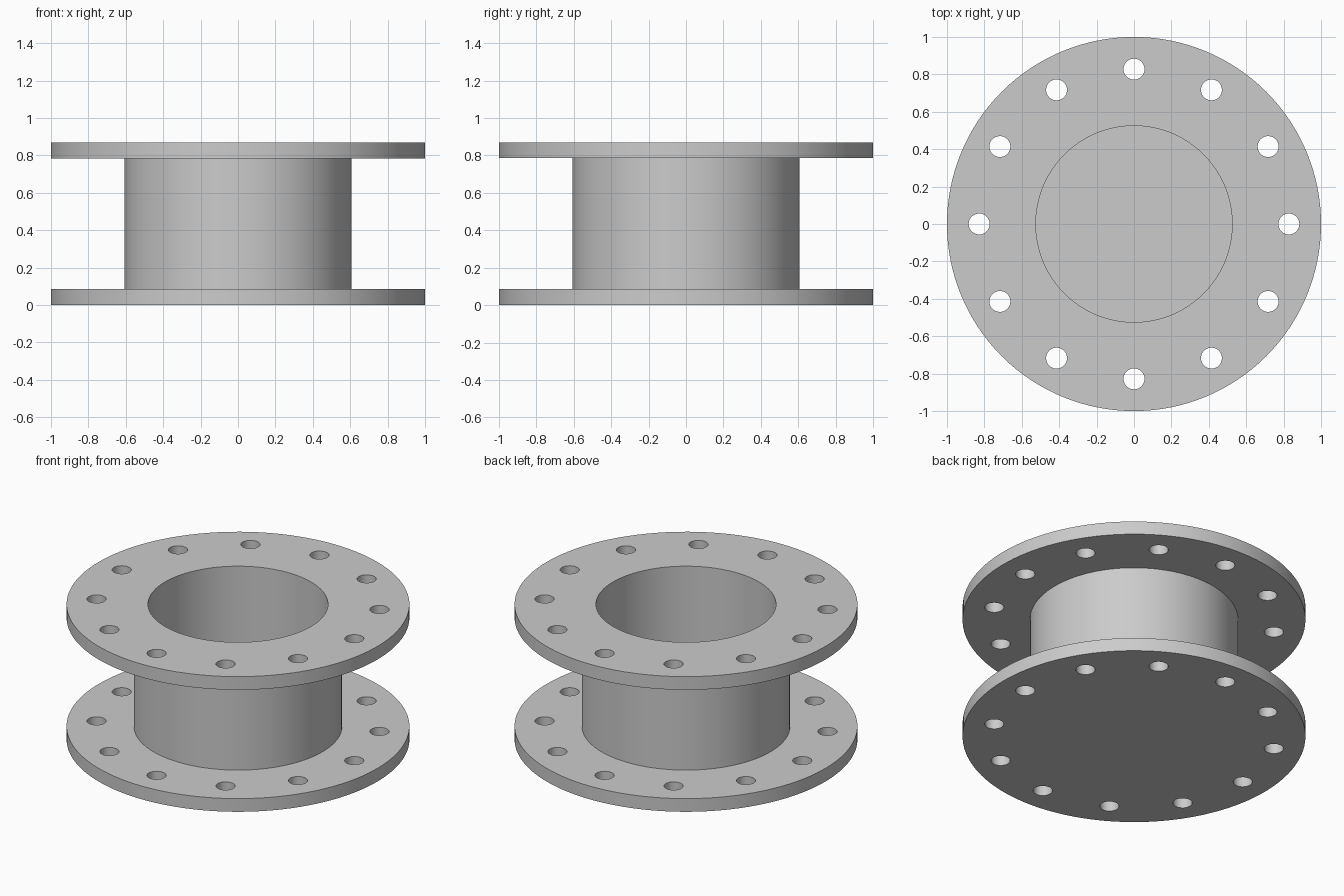
import bpy, bmesh, math
from mathutils import Matrix, Vector

if "Cube" in bpy.data.objects:
    bpy.data.objects.remove(bpy.data.objects["Cube"], do_unlink=True)

HEIGHT, PLATE = 0.87, 0.085      # overall height, flange thickness
RIM, PIPE, BORE = 1.0, 0.607, 0.525
BOLT_CIRCLE, BOLT_R, BOLTS = 0.828, 0.056, 12
SEGMENTS = 128

steel = bpy.data.materials.new("grey_steel")
steel.use_nodes = True
colour = (0.6, 0.6, 0.6, 1)
steel.diffuse_color = colour
steel.node_tree.nodes["Principled BSDF"].inputs["Base Color"].default_value = colour


def make_object(name, bm):
    mesh = bpy.data.meshes.new(name)
    bm.to_mesh(mesh)
    bm.free()
    mesh.materials.append(steel)
    obj = bpy.data.objects.new(name, mesh)
    bpy.context.collection.objects.link(obj)
    return obj


# Flanged pipe with a closed bottom, turned from a half profile
profile = [(0, 0), (RIM, 0), (RIM, PLATE), (PIPE, PLATE),
           (PIPE, HEIGHT - PLATE), (RIM, HEIGHT - PLATE), (RIM, HEIGHT),
           (BORE, HEIGHT), (BORE, PLATE), (0, PLATE)]
bm = bmesh.new()
verts = [bm.verts.new((r, 0, z)) for r, z in profile]
edges = [bm.edges.new(pair) for pair in zip(verts, verts[1:])]
bmesh.ops.spin(bm, geom=verts + edges, cent=(0, 0, 0), axis=(0, 0, 1),
               angle=math.tau, steps=SEGMENTS, use_duplicate=False)
bmesh.ops.remove_doubles(bm, verts=bm.verts, dist=0.0001)
bmesh.ops.recalc_face_normals(bm, faces=bm.faces)
body = make_object("flanged_pipe", bm)

# Bolt holes drilled through both flanges
bm = bmesh.new()
for i in range(BOLTS):
    a = math.tau * i / BOLTS
    centre = Vector((math.cos(a), math.sin(a), 0)) * BOLT_CIRCLE
    centre.z = HEIGHT / 2
    bmesh.ops.create_cone(bm, cap_ends=True, segments=32, radius1=BOLT_R,
                          radius2=BOLT_R, depth=HEIGHT * 1.2,
                          matrix=Matrix.Translation(centre))
cutter = make_object("bolt_hole_cutter", bm)
cutter.hide_render = True

drill = body.modifiers.new("bolt_holes", 'BOOLEAN')
drill.operation = 'DIFFERENCE'
drill.solver = 'EXACT'
drill.object = cutter

bpy.ops.object.select_all(action='DESELECT')
body.select_set(True)
bpy.context.view_layer.objects.active = body
bpy.ops.object.modifier_apply(modifier=drill.name)
bpy.data.objects.remove(cutter, do_unlink=True)
bpy.ops.object.shade_smooth_by_angle(angle=math.radians(30))
